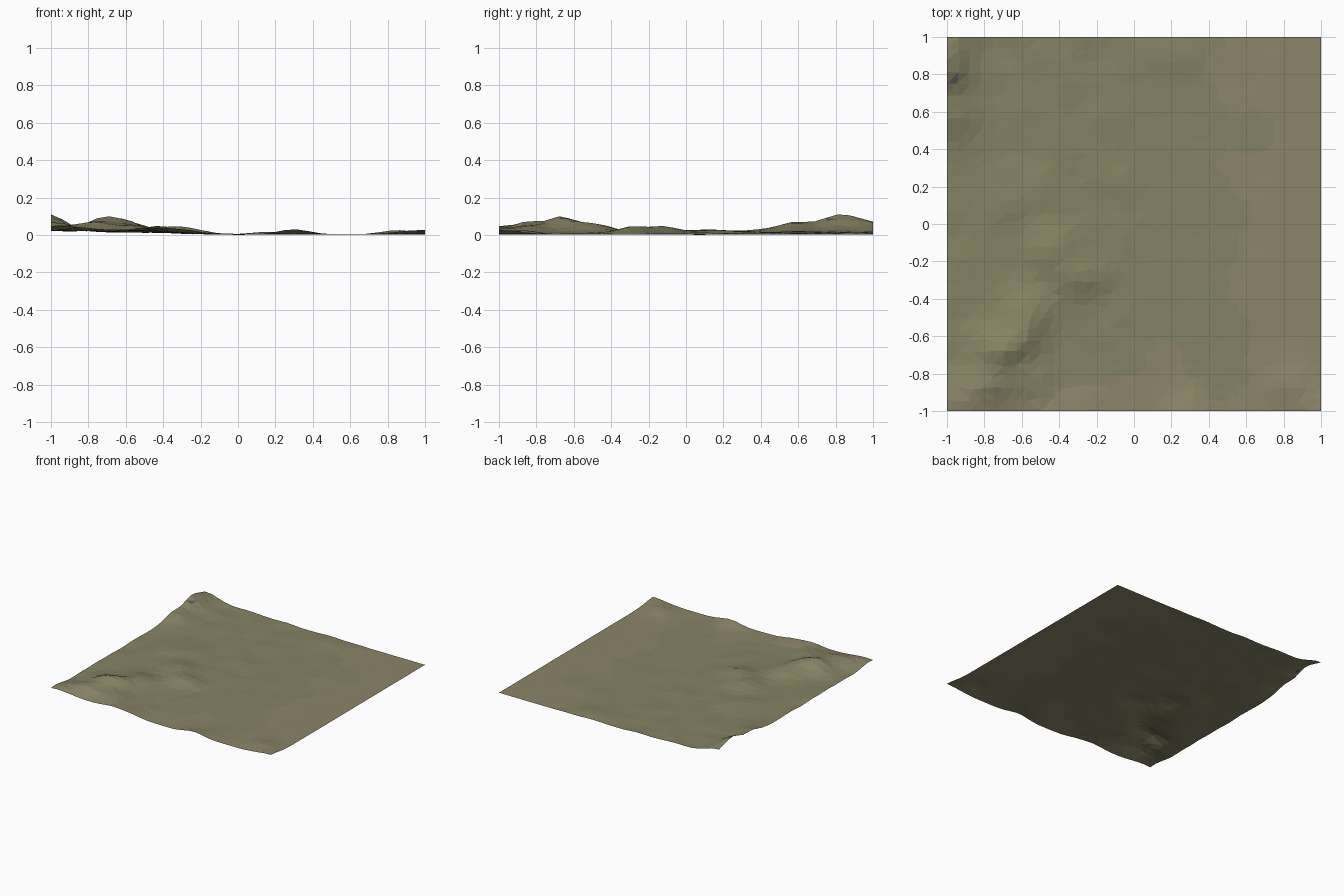
import bpy, bmesh, math, random
from mathutils import noise, Vector

if "Cube" in bpy.data.objects:
    bpy.data.objects.remove(bpy.data.objects["Cube"])

random.seed(4)
N = 32

# hills: centre x, centre y, height, spread x, spread y
HILLS = [
    (-1.02, 0.82, 0.085, 0.09, 0.10), (-0.98, 0.57, 0.040, 0.09, 0.08),
    (-0.98, 1.00, 0.030, 0.10, 0.08),
    (-0.71, -0.68, 0.075, 0.09, 0.07), (-0.58, -0.60, 0.035, 0.07, 0.08),
    (-0.78, -0.86, 0.045, 0.10, 0.07), (-0.54, -0.84, 0.035, 0.09, 0.08),
    (-0.95, -0.96, 0.022, 0.12, 0.07), (-0.56, -0.47, 0.036, 0.10, 0.08),
    (-0.30, -0.30, 0.032, 0.09, 0.07), (-0.43, -0.13, 0.036, 0.10, 0.08),
    (-0.56, 0.15, 0.015, 0.10, 0.09), (-0.40, -1.00, 0.026, 0.12, 0.06),
    (0.30, -1.02, 0.028, 0.08, 0.07), (0.17, 0.90, 0.014, 0.10, 0.08),
    (0.84, -0.86, 0.021, 0.08, 0.07), (1.00, -1.00, 0.024, 0.10, 0.08),
]


def height(x, y):
    z = 0.005 + 0.022 * max(0, -x)
    for cx, cy, h, sx, sy in HILLS:
        z += h * math.exp(-((x - cx) / sx) ** 2 / 2 - ((y - cy) / sy) ** 2 / 2)
    rough = 0.008 if x < 0 else 0.003
    fade = max(0, min(1, (0.9 - x) * 2))
    return max(0.001, z + rough * fade * noise.noise(Vector((x * 6, y * 6, 2))))


def material(name, rgb):
    m = bpy.data.materials.new(name)
    m.diffuse_color = (*rgb, 1)
    m.use_nodes = True
    m.node_tree.nodes["Principled BSDF"].inputs["Base Color"].default_value = m.diffuse_color
    return m


# terrain sheet
bm = bmesh.new()
bmesh.ops.create_grid(bm, x_segments=N, y_segments=N, size=1)
for v in bm.verts:
    x, y = v.co.x, v.co.y
    if abs(x) < 0.99 and abs(y) < 0.99:
        x += random.uniform(-0.012, 0.012)
        y += random.uniform(-0.012, 0.012)
    v.co = (x, y, height(x, y))
low = min(v.co.z for v in bm.verts)
for v in bm.verts:
    v.co.z -= low
bmesh.ops.triangulate(bm, faces=bm.faces[:])

# grass, dry earth and one bare rock patch
for f in bm.faces:
    c = f.calc_center_median()
    patch = 0.35 * noise.noise(Vector((c.x * 3, c.y * 3, 7)))
    f.material_index = 1 if c.x + patch > 0.6 or c.y < -0.85 + patch else 0
rock = min(bm.faces, key=lambda f: (f.calc_center_median().xy - Vector((-0.96, 0.79))).length)
rock.material_index = 2

mesh = bpy.data.meshes.new("terrain")
bm.to_mesh(mesh)
bm.free()
for m in (material("grass", (0.235, 0.225, 0.125)),
          material("dry_earth", (0.265, 0.235, 0.14)),
          material("rock", (0.10, 0.10, 0.12))):
    mesh.materials.append(m)
terrain = bpy.data.objects.new("terrain", mesh)
bpy.context.collection.objects.link(terrain)
